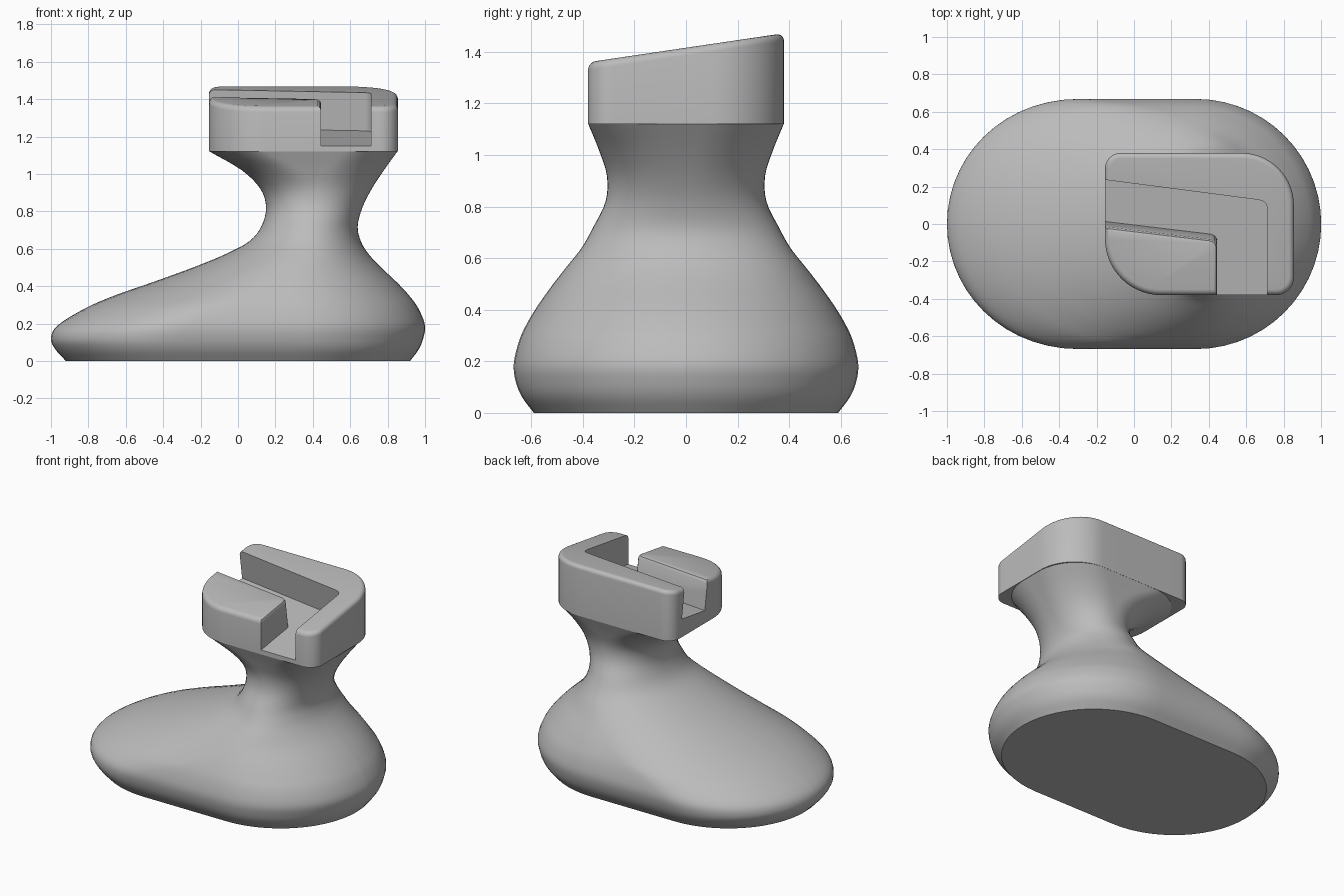
import bpy, bmesh, math
from mathutils import Vector

cube = bpy.data.objects.get("Cube")
if cube:
    bpy.data.objects.remove(cube, do_unlink=True)

grey = bpy.data.materials.new("plain grey")
grey.use_nodes = True
grey.diffuse_color = (0.5, 0.5, 0.5, 1)
grey.node_tree.nodes["Principled BSDF"].inputs["Base Color"].default_value = grey.diffuse_color

NECK_TOP = 1.12
SLOPE = 0.148


def rounded_outline(x0, x1, hy, radii, arc=14, straight=5):
    """Rounded rectangle; radii are (rx, ry) for corners ++, -+, --, +-."""
    signs = [(1, 1), (-1, 1), (-1, -1), (1, -1)]
    points = []
    for i, ((sx, sy), (rx, ry)) in enumerate(zip(signs, radii)):
        centre = Vector(((x1 - rx) if sx > 0 else (x0 + rx), sy * (hy - ry)))
        corner = []
        for k in range(arc + 1):
            a = (i + k / arc) * math.pi / 2
            corner.append(centre + Vector((rx * math.cos(a), ry * math.sin(a))))
        if points:
            start = points[-1]
            points += [start.lerp(corner[0], k / straight) for k in range(1, straight)]
        points += corner
    start, end = points[-1], points[0]
    points += [start.lerp(end, k / straight) for k in range(1, straight)]
    return points


def loft(name, rings, smooth=True):
    """Skin a stack of equal-length rings and cap both ends."""
    bm = bmesh.new()
    loops = [[bm.verts.new(p) for p in ring] for ring in rings]
    for low, high in zip(loops, loops[1:]):
        for i in range(len(low)):
            j = (i + 1) % len(low)
            bm.faces.new((low[i], low[j], high[j], high[i]))
    bm.faces.new(loops[0][::-1])
    bm.faces.new(loops[-1])
    bmesh.ops.remove_doubles(bm, verts=bm.verts, dist=0.0001)
    bmesh.ops.recalc_face_normals(bm, faces=bm.faces)
    mesh = bpy.data.meshes.new(name)
    bm.to_mesh(mesh)
    bm.free()
    mesh.materials.append(grey)
    obj = bpy.data.objects.new(name, mesh)
    bpy.context.collection.objects.link(obj)
    if smooth:
        shade(obj, 35)
    return obj


def shade(obj, degrees):
    bpy.ops.object.select_all(action="DESELECT")
    obj.select_set(True)
    bpy.context.view_layer.objects.active = obj
    bpy.ops.object.shade_smooth_by_angle(angle=math.radians(degrees))


def spline(keys, steps):
    """Smooth curve through the key rows."""
    rows = [Vector(k) for k in keys]
    rows = [rows[0] * 2 - rows[1]] + rows + [rows[-1] * 2 - rows[-2]]
    result = []
    for a, b, c, d in zip(rows, rows[1:], rows[2:], rows[3:]):
        for s in range(steps):
            t = s / steps
            result.append(b + (c - a) * (t / 2) + (a * 2 - b * 5 + c * 4 - d) * (t * t / 2)
                          + (b * 3 - a - c * 3 + d) * (t ** 3 / 2))
    return result + [rows[-2]]


# Foot and neck: height, toe x, heel x, half depth, toe rounding, heel rounding
sections = [
    (0, -.92, .92, .59, .6, .6),
    (.06, -.975, .965, .635, .64, .63),
    (.12, -1, .99, .66, .67, .66),
    (.19, -.965, 1, .668, .69, .67),
    (.28, -.82, .965, .647, .72, .65),
    (.35, -.66, .915, .615, .75, .62),
    (.42, -.46, .85, .572, .68, .55),
    (.5, -.24, .765, .515, .55, .45),
    (.57, -.07, .7, .46, .43, .34),
    (.64, .06, .657, .405, .32, .27),
    (.72, .125, .64, .36, .26, .25),
    (.82, .15, .665, .312, .25, .25),
    (.92, .12, .715, .307, .28, .28),
    (1.02, .02, .78, .338, .3, .3),
    (NECK_TOP, -.152, .852, .379, .3, .28),
]
rings = []
for z, x0, x1, hy, toe, heel in spline(sections, 4):
    ry = hy * (1 - 0.2 * (z / NECK_TOP) ** 4)
    fit = min(1, (x1 - x0) / (toe + heel))
    toe, heel = toe * fit, heel * fit
    outline = rounded_outline(x0, x1, hy, [(heel, ry), (toe, ry), (toe, ry), (heel, ry)])
    rings.append([(p.x, p.y, z) for p in outline])
loft("foot_and_neck", rings)


# Head block: sloping top with a rounded rim
def top_z(y):
    return 1.416 + SLOPE * y


def head_ring(inset, drop):
    radii = [(r - inset, r - inset) for r in (.28, .085, .3, .095)]
    outline = rounded_outline(-.155 + inset, .855 - inset, .38 - inset, radii)
    return [(p.x, p.y, NECK_TOP if drop is None else top_z(p.y) - drop) for p in outline]


RIM = 0.03
head_rings = [head_ring(0, None)]
for k in range(6):
    a = k / 5 * math.pi / 2
    head_rings.append(head_ring(RIM * (1 - math.cos(a)), RIM * (1 - math.sin(a))))
head = loft("head_block", head_rings, smooth=False)

# Bent slot, cut square to the sloping top, with an eased inner edge
outer_wall = [(.712, -.6), (.712, .09), (.703, .112), (.685, .124), (.66, .13), (-.3, .255)]
inner_wall = [(-.3, 0), (.41, -.085), (.43, -.093), (.442, -.108), (.445, -.125), (.445, -.6)]


def slot_ring(depth, ease):
    points = [Vector(p) for p in outer_wall]
    points += [Vector(p) - Vector((ease, ease)) for p in inner_wall]
    return [(p.x, p.y + SLOPE * depth, top_z(p.y + SLOPE * depth) - depth) for p in points]


slot = loft("slot_cutter", [slot_ring(.209, 0), slot_ring(.022, 0), slot_ring(.007, .006),
                            slot_ring(0, .018), slot_ring(-.2, .018)], smooth=False)
slot.hide_render = True
cut = head.modifiers.new("slot", "BOOLEAN")
cut.object = slot
cut.operation = "DIFFERENCE"
cut.solver = "EXACT"
bpy.context.view_layer.objects.active = head
bpy.ops.object.modifier_apply(modifier=cut.name)
bpy.data.objects.remove(slot, do_unlink=True)
shade(head, 35)
